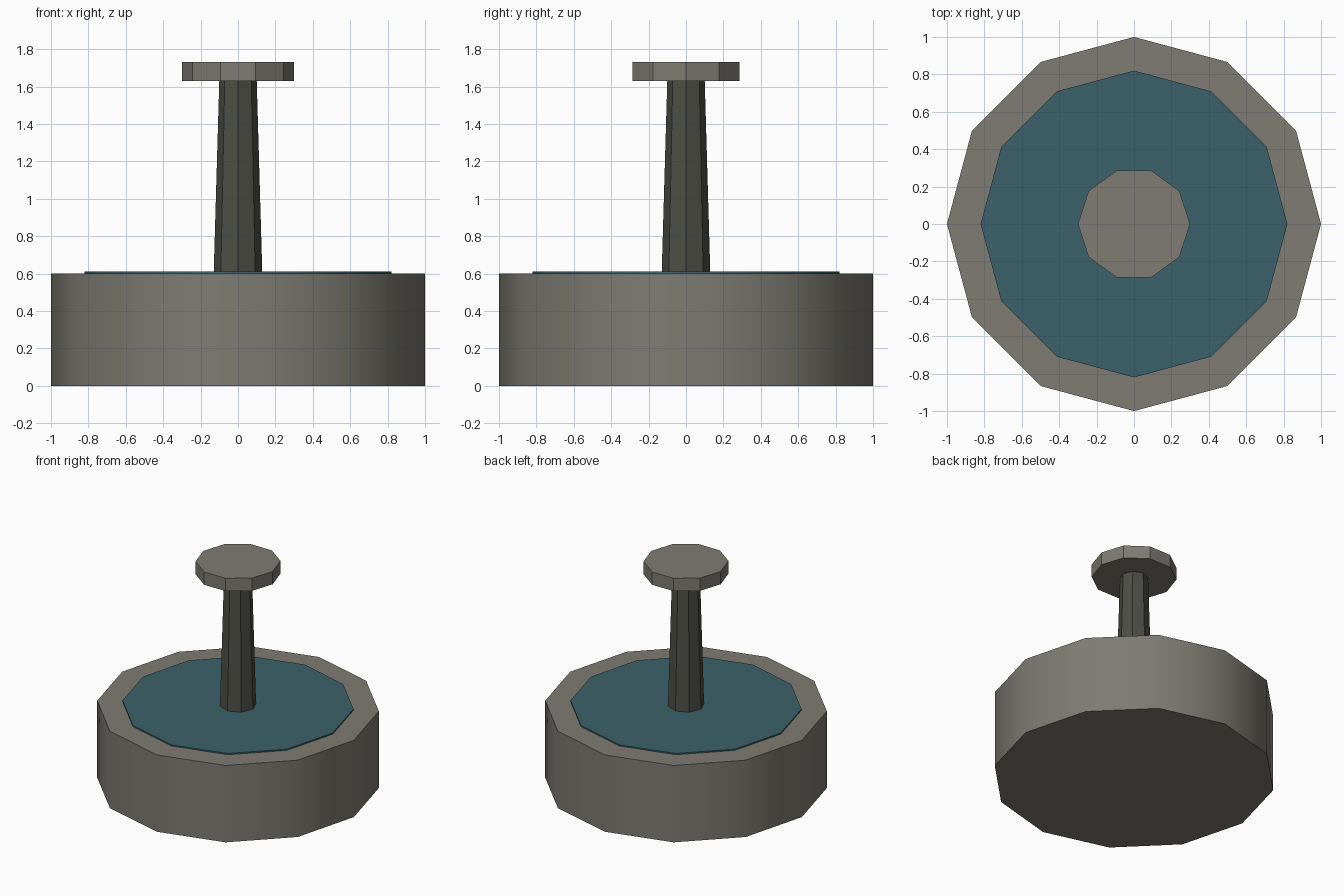
import bpy
import math

cube = bpy.data.objects.get("Cube")
if cube:
    bpy.data.objects.remove(cube, do_unlink=True)


def make_material(name, color):
    mat = bpy.data.materials.new(name)
    mat.use_nodes = True
    mat.diffuse_color = (*color, 1)
    mat.node_tree.nodes["Principled BSDF"].inputs["Base Color"].default_value = (*color, 1)
    return mat


stone = make_material("warm grey stone", (0.21, 0.20, 0.17))
dark_stone = make_material("dark stone", (0.075, 0.075, 0.062))
water_blue = make_material("deep teal water", (0.045, 0.12, 0.145))


def add_drum(name, sides, bottom_radius, top_radius, bottom, top, mat):
    """Prism or tapered prism with its first corner on +x."""
    bpy.ops.mesh.primitive_cone_add(
        vertices=sides, radius1=bottom_radius, radius2=top_radius,
        depth=top - bottom, location=(0, 0, (bottom + top) / 2))
    obj = bpy.context.object
    obj.name = name
    # Turn the mesh so a corner lies on the x axis
    obj.rotation_euler.z = math.pi / 2
    bpy.ops.object.transform_apply(location=False, rotation=True, scale=False)
    obj.data.materials.append(mat)
    bpy.ops.object.shade_smooth_by_angle(angle=math.radians(32))
    return obj


# Broad basin with a thin sheet of water on top
add_drum("basin", 12, 1.0, 1.0, 0.0, 0.6, stone)
add_drum("water", 12, 0.82, 0.82, 0.595, 0.61, water_blue)

# Tapered central column carrying a small round plate
add_drum("column", 8, 0.13, 0.10, 0.6, 1.635, dark_stone)
add_drum("top_plate", 10, 0.3, 0.3, 1.63, 1.73, stone)
